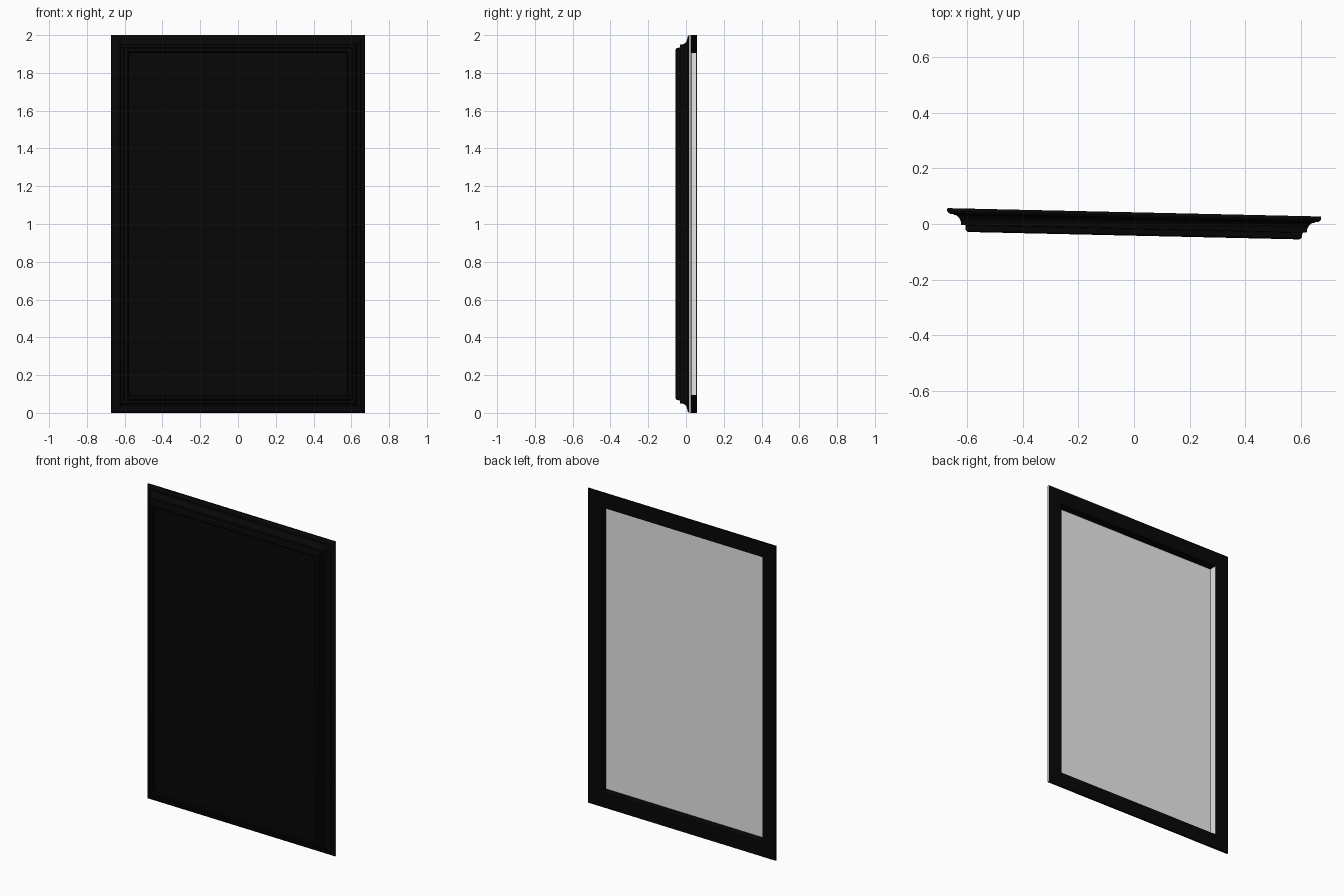
import bpy, bmesh, math

old = bpy.data.objects.get("Cube")
if old:
    bpy.data.objects.remove(old, do_unlink=True)

HALF_W, HALF_H, HALF_D = 0.672, 1.0, 0.042
OPENING = 0.094              # rail width, outer edge to opening
FLOOR = -0.008               # depth of the hollow in the back
TILT = math.radians(-1.28)   # slight turn about the vertical


def material(name, value):
    m = bpy.data.materials.new(name)
    m.use_nodes = True
    col = (value, value, value, 1)
    m.diffuse_color = col
    m.node_tree.nodes["Principled BSDF"].inputs["Base Color"].default_value = col
    return m


black = material("black lacquer", 0.002)
grey = material("pale grey backing", 0.8)


def add_object(name, bm, *mats):
    me = bpy.data.meshes.new(name)
    bm.to_mesh(me)
    bm.free()
    for m in mats:
        me.materials.append(m)
    ob = bpy.data.objects.new(name, me)
    bpy.context.collection.objects.link(ob)
    ob.location.z = HALF_H
    ob.rotation_euler.z = TILT
    return ob


def mitred_frame(name, profile):
    """Sweep a closed (inset, depth) profile round the rectangle with mitred corners."""
    bm = bmesh.new()
    corners = ((-1, -1), (1, -1), (1, 1), (-1, 1))
    rings = [[bm.verts.new((sx * (HALF_W - i), y, sz * (HALF_H - i))) for sx, sz in corners]
             for i, y in profile]
    for a, b in zip(rings, rings[1:] + rings[:1]):
        for k in range(4):
            n = (k + 1) % 4
            bm.faces.new((a[k], a[n], b[n], b[k]))
    bmesh.ops.recalc_face_normals(bm, faces=bm.faces[:])
    # Pale lining on the right-hand wall of the rear hollow
    for f in bm.faces:
        if f.normal.x > 0.9 and f.calc_center_median().y > 0:
            f.material_index = 1
    return add_object(name, bm, black, grey)


def slab(name, inset, y_front, y_back, mat):
    bm = bmesh.new()
    bmesh.ops.create_cube(bm, size=1)
    for v in bm.verts:
        v.co.x *= 2 * (HALF_W - inset)
        v.co.z *= 2 * (HALF_H - inset)
        v.co.y = y_front if v.co.y < 0 else y_back
    return add_object(name, bm, mat)


# Moulding section: rounded back edge, concave cove, step, front lip, opening
quarter = [math.radians(90 * k / 8) for k in range(9)]
section = [(0.0, HALF_D), (0.0, 0.032), (0.004, 0.026), (0.011, 0.022), (0.022, 0.021)]
section += [(0.024 + 0.027 * math.sin(t), -0.017 + 0.036 * math.cos(t)) for t in quarter]
section += [(0.066, -0.018), (0.068, -0.034), (0.071, -0.039), (0.077, -HALF_D),
            (0.088, -HALF_D), (OPENING, -0.036), (OPENING, FLOOR), (OPENING, HALF_D)]
frame = mitred_frame("moulded_frame", section)

bpy.context.view_layer.objects.active = frame
frame.select_set(True)
bpy.ops.object.shade_smooth_by_angle(angle=math.radians(30))
frame.select_set(False)

# Dark panel in the opening, with a thin pale sheet on its back
slab("front_panel", OPENING - 0.001, -0.026, FLOOR - 0.002, black)
slab("backing_sheet", OPENING - 0.0005, FLOOR - 0.002, FLOOR, grey)
